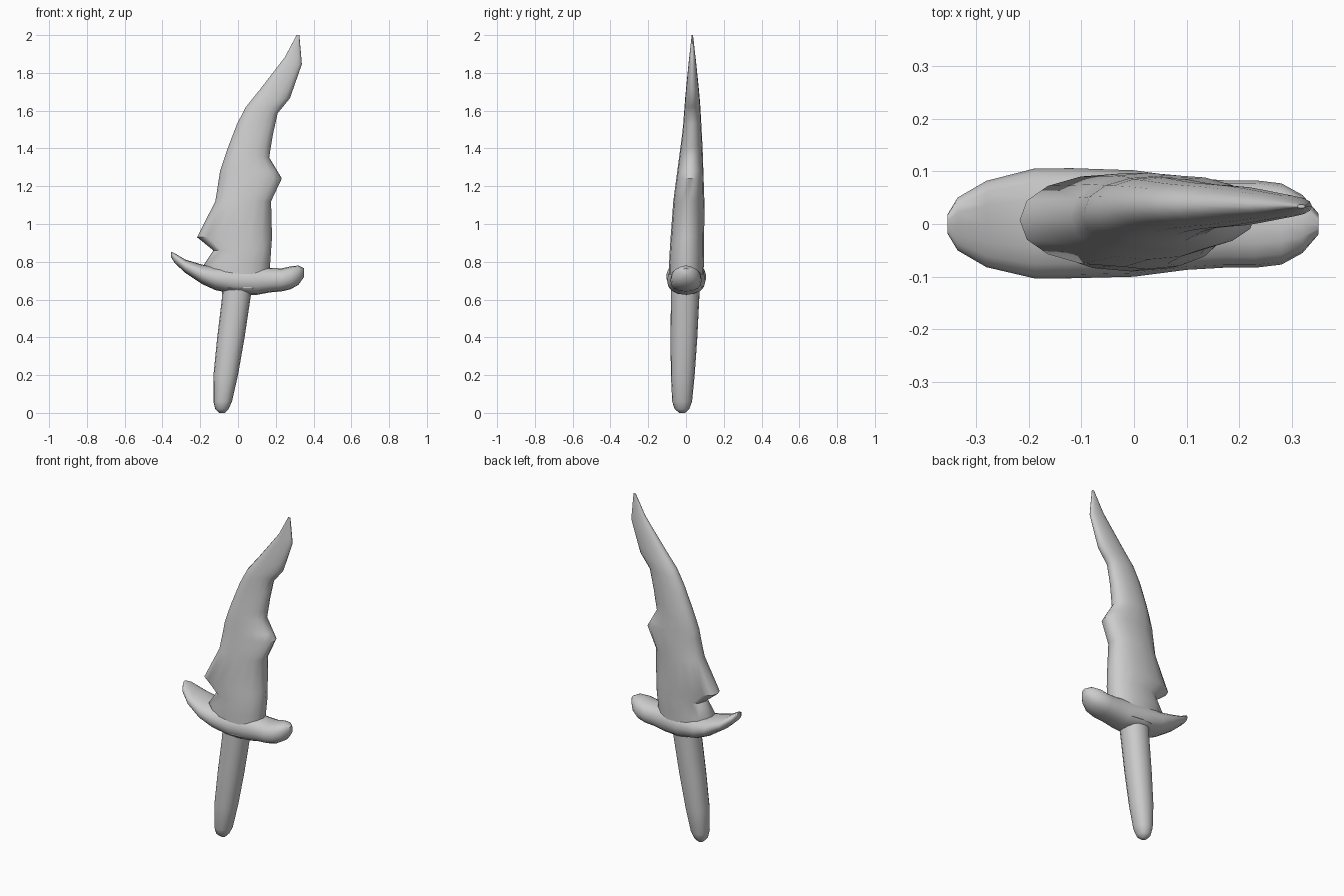
import bpy, bmesh, math

SIDES = 16


def loft(name, rows, axis="z", power=2.0):
    """Skin rounded sections: each row is (position, u_min, u_max, v_min, v_max)."""
    bm = bmesh.new()
    rings = []
    for p, u0, u1, v0, v1 in rows:
        ring = []
        for i in range(SIDES):
            a = 2 * math.pi * i / SIDES
            c, s = math.cos(a), math.sin(a)
            u = (u0 + u1) / 2 + (u1 - u0) / 2 * math.copysign(abs(c) ** (2 / power), c)
            v = (v0 + v1) / 2 + (v1 - v0) / 2 * math.copysign(abs(s) ** (2 / power), s)
            ring.append(bm.verts.new((u, v, p) if axis == "z" else (p, u, v)))
        rings.append(ring)
    for a, b in zip(rings, rings[1:]):
        for i in range(SIDES):
            j = (i + 1) % SIDES
            bm.faces.new((a[i], a[j], b[j], b[i]))
    bm.faces.new(rings[0][::-1])
    bm.faces.new(rings[-1])
    bmesh.ops.recalc_face_normals(bm, faces=bm.faces)
    mesh = bpy.data.meshes.new(name)
    bm.to_mesh(mesh)
    bm.free()
    obj = bpy.data.objects.new(name, mesh)
    bpy.context.collection.objects.link(obj)
    bpy.ops.object.select_all(action="DESELECT")
    obj.select_set(True)
    bpy.context.view_layer.objects.active = obj
    bpy.ops.object.shade_smooth_by_angle(angle=math.radians(50))
    return obj


def lerp(points, z):
    for (z0, a), (z1, b) in zip(points, points[1:]):
        if z0 <= z <= z1:
            return a + (b - a) * (z - z0) / (z1 - z0)


# Curved blade with a spike on each edge: outlines as (z, offset)
left = [(0.66, -0.14), (0.785, -0.18), (0.86, -0.13), (0.93, -0.217), (1.12, -0.12),
        (1.28, -0.095), (1.405, -0.053), (1.53, -0.005), (1.62, 0.042),
        (1.713, 0.117), (1.883, 0.248), (2.0, 0.31)]
right = [(0.66, 0.16), (0.785, 0.17), (0.93, 0.18), (1.12, 0.175), (1.241, 0.232),
         (1.353, 0.165), (1.475, 0.185), (1.586, 0.21), (1.666, 0.275),
         (1.846, 0.338), (2.0, 0.325)]
front = [(0.66, -0.09), (0.8, -0.09), (1.1, -0.07), (1.5, -0.017), (1.66, -0.005),
         (1.8, 0.008), (2.0, 0.03)]
back = [(0.66, 0.09), (0.8, 0.095), (1.1, 0.098), (1.4, 0.088), (1.64, 0.075),
        (1.8, 0.06), (2.0, 0.037)]
heights = sorted({z for z, _ in left + right})
loft("blade", [(z, lerp(left, z), lerp(right, z), lerp(front, z), lerp(back, z))
               for z in heights], power=2.2)

# Guard swept sideways with upturned ends
loft("guard", [
    (-0.354, -0.018, 0.018, 0.825, 0.853),
    (-0.335, -0.05, 0.05, 0.793, 0.845),
    (-0.28, -0.082, 0.082, 0.742, 0.812),
    (-0.19, -0.103, 0.105, 0.682, 0.785),
    (-0.12, -0.103, 0.106, 0.65, 0.775),
    (0.0, -0.1, 0.102, 0.625, 0.775),
    (0.10, -0.087, 0.088, 0.625, 0.775),
    (0.17, -0.083, 0.083, 0.638, 0.768),
    (0.23, -0.083, 0.083, 0.643, 0.765),
    (0.28, -0.077, 0.077, 0.655, 0.776),
    (0.32, -0.055, 0.055, 0.678, 0.78),
    (0.35, -0.02, 0.02, 0.72, 0.765),
], axis="x", power=2.3)

# Leaning, tapered grip with a rounded end
loft("grip", [
    (0.0, -0.1, -0.07, -0.035, -0.005),
    (0.02, -0.12, -0.05, -0.06, 0.017),
    (0.06, -0.13, -0.032, -0.073, 0.032),
    (0.2, -0.13, 0.0, -0.08, 0.046),
    (0.4, -0.11, 0.035, -0.082, 0.06),
    (0.6, -0.086, 0.065, -0.08, 0.07),
    (0.7, -0.08, 0.08, -0.08, 0.075),
], power=2.2)
